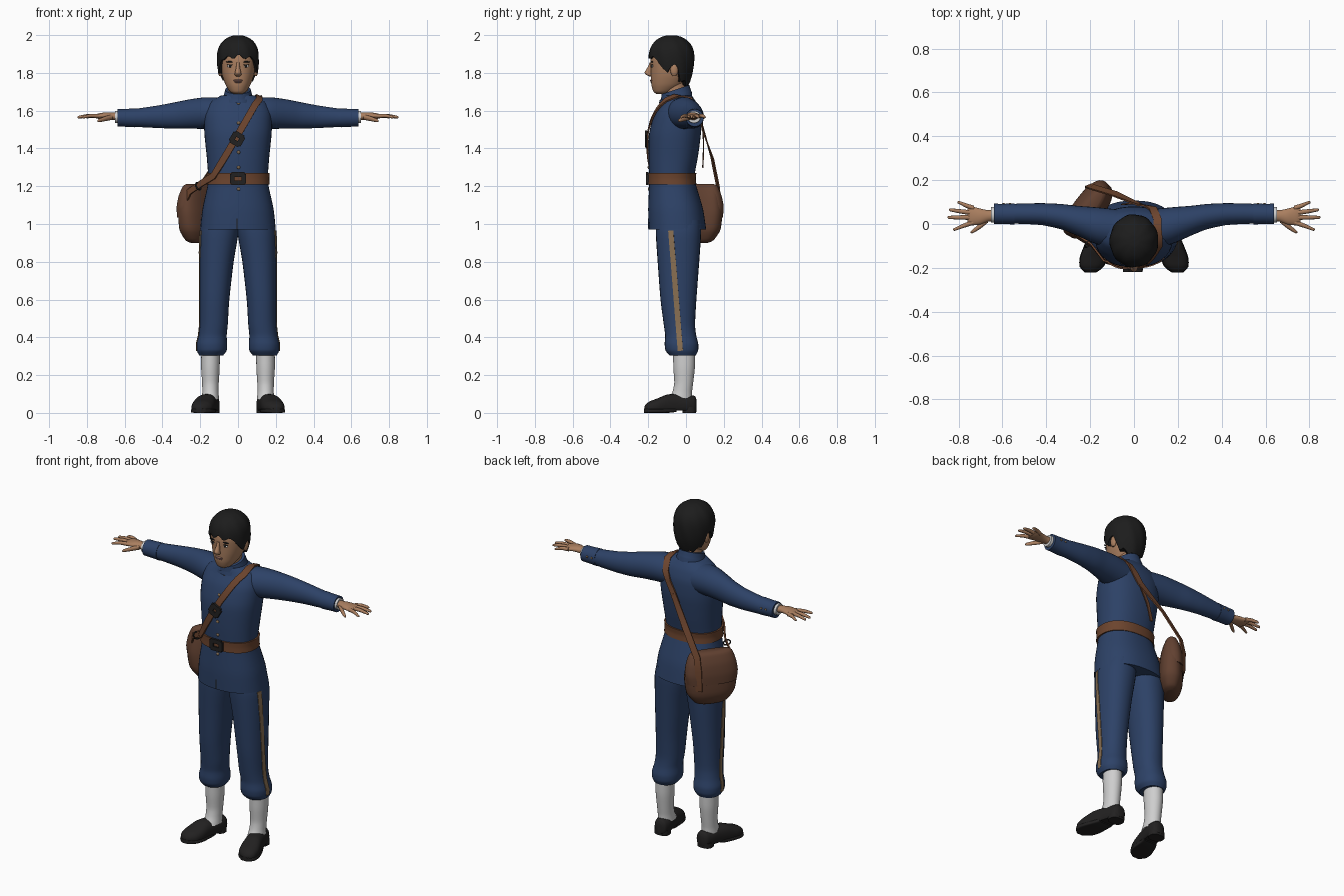
import bpy, bmesh, math
from mathutils import Vector
from mathutils.bvhtree import BVHTree

if "Cube" in bpy.data.objects:
    bpy.data.objects.remove(bpy.data.objects["Cube"])


def material(name, r, g, b):
    m = bpy.data.materials.new(name)
    m.use_nodes = True
    m.diffuse_color = (r, g, b, 1)
    m.node_tree.nodes["Principled BSDF"].inputs["Base Color"].default_value = (r, g, b, 1)
    return m


NAVY = material("navy cloth", .026, .054, .135)
SKIN = material("skin", .40, .21, .115)
BLACK = material("hair black", .012, .012, .012)
SHOE = material("shoe leather", .016, .015, .015)
WHITE = material("white cloth", .62, .62, .62)
BELT = material("belt brown", .15, .058, .027)
BAG = material("bag brown", .12, .052, .03)
TAN = material("tan trim", .25, .16, .085)
LIP = material("lip", .33, .17, .14)
trees, parts = {}, []


def skin_rings(name, rings, mat):
    """Join closed rings of points into a capped surface."""
    bm = bmesh.new()
    rows = [[bm.verts.new(p) for p in ring] for ring in rings]
    n = len(rows[0])
    for a, b in zip(rows, rows[1:]):
        for i in range(n):
            j = (i + 1) % n
            bm.faces.new((a[i], a[j], b[j], b[i]))
    bm.faces.new(rows[0])
    bm.faces.new(rows[-1])
    bmesh.ops.recalc_face_normals(bm, faces=bm.faces)
    trees[name] = BVHTree.FromBMesh(bm)
    mesh = bpy.data.meshes.new(name)
    bm.to_mesh(mesh)
    bm.free()
    mesh.materials.append(mat)
    ob = bpy.data.objects.new(name, mesh)
    bpy.context.collection.objects.link(ob)
    parts.append(ob)
    return ob


def loft(name, keys, mat, axis="z", side=1, power=2.0, n=28, steps=4, floor=None):
    """Keys are (x, y, z, radius, radius), smoothly joined along an axis."""
    u, v = {"z": (0, 1), "x": (1, 2), "y": (0, 2)}[axis]
    dense = []
    for i in range(len(keys) - 1):
        p0, p1, p2, p3 = (keys[max(0, min(len(keys) - 1, i + k))] for k in (-1, 0, 1, 2))
        for s in range(steps):
            t = s / steps
            dense.append([(2*t**3 - 3*t*t + 1)*b + (3*t*t - 2*t**3)*c
                          + .35*(t**3 - 2*t*t + t)*(c - a) + .35*(t**3 - t*t)*(d - b)
                          for a, b, c, d in zip(p0, p1, p2, p3)])
    dense.append(keys[-1])
    rings = []
    for k in dense:
        ring = []
        for i in range(n):
            a = math.tau * i / n
            p = list(k[:3])
            for ax, r, w in ((u, k[3], math.cos(a)), (v, k[4], math.sin(a))):
                p[ax] += r * math.copysign(abs(w) ** (2 / power), w)
            if floor is not None:
                p[2] = max(p[2], floor)
            ring.append((p[0] * side, p[1], p[2]))
        rings.append(ring)
    return skin_rings(name, rings, mat)


def ribbon(name, path, width, mat, thick=.008):
    """A flat strap along (position, normal) pairs."""
    rings = []
    for i, (p, nrm) in enumerate(path):
        t = path[min(i + 1, len(path) - 1)][0] - path[max(i - 1, 0)][0]
        s = t.cross(nrm).normalized() * width / 2
        up = nrm.normalized() * thick
        rings.append([p - s, p + s, p + s + up, p - s + up])
    return skin_rings(name, rings, mat)


def hit(names, origin, direction, lift=.001):
    found = [trees[k].ray_cast(Vector(origin), Vector(direction)) for k in names]
    p, nrm = min((f for f in found if f[0]), key=lambda f: f[3])[:2]
    if nrm.dot(Vector(direction)) > 0:
        nrm = -nrm
    return p + nrm * lift, nrm


def blob(name, x, y, z, rx, ry, rz, mat):
    f = [math.sin(math.pi * k / 8) for k in range(1, 8)]
    c = [-math.cos(math.pi * k / 8) for k in range(1, 8)]
    return loft(name, [(x, y, z + rz*b, rx*a, ry*a) for a, b in zip(f, c)], mat, n=16, steps=1)


def frame(name, x, y, z, w, h, bar, mat, tilt=0):
    """A rectangular buckle outline."""
    for k, (dx, dz, a, b) in enumerate(((w, 0, bar, h), (-w, 0, bar, h), (0, h, w, bar), (0, -h, w, bar))):
        px, pz = dx*math.cos(tilt) - dz*math.sin(tilt), dx*math.sin(tilt) + dz*math.cos(tilt)
        bpy.ops.mesh.primitive_cube_add(size=2, location=(x + px, y, z + pz), rotation=(0, -tilt, 0))
        ob = bpy.context.object
        ob.name, ob.scale = f"{name}_{k}", (a + bar/2, .006, b + bar/2)
        ob.data.materials.append(mat)


# Coat body, collar and belt
loft("coat", [(0, -.045, .97, .2, .152), (0, -.055, 1.08, .188, .145), (0, -.07, 1.2, .162, .125),
              (0, -.075, 1.25, .158, .119), (0, -.068, 1.35, .165, .13), (0, -.058, 1.48, .178, .137),
              (0, -.045, 1.58, .178, .122), (0, -.038, 1.64, .155, .095), (0, -.045, 1.68, .09, .075)],
     NAVY, power=2.3, n=40)
collar = loft("collar", [(0, -.05, 1.64, .092, .093), (0, -.053, 1.68, .076, .08),
                         (0, -.056, 1.712, .068, .073)], NAVY)
for v in collar.data.vertices:
    if v.co.z > 1.66:
        v.co.z += .33 * (v.co.y + .055)
loft("belt", [(0, -.074, 1.21, .168, .129), (0, -.075, 1.24, .166, .127), (0, -.074, 1.27, .168, .129)],
     BELT, power=2.3, n=40)
frame("belt_buckle", 0, -.205, 1.24, .03, .022, .008, SHOE)
for k, z in enumerate((1.64, 1.535, 1.46, 1.38, 1.3, 1.185)):
    p, nrm = hit(["coat"], (.003, -1, z), (0, 1, 0))
    blob(f"coat_button_{k}", p.x, p.y, p.z, .009, .006, .009, TAN)
ribbon("coat_hem_slit", [hit(["coat"], (-.006, -1, z), (0, 1, 0)) for z in (.972, 1.0, 1.03)],
       .006, BLACK, .002)

# Arms, hands, legs and feet, on both sides
for s, tag in ((1, "left"), (-1, "right")):
    loft(tag + "_sleeve", [(.06, -.025, 1.582, .09, .085), (.17, -.008, 1.587, .084, .084),
                           (.26, .015, 1.582, .068, .077), (.33, .033, 1.575, .058, .07),
                           (.42, .045, 1.568, .05, .06), (.52, .047, 1.563, .046, .05),
                           (.56, .046, 1.562, .045, .047)], NAVY, "x", s)
    loft(tag + "_cuff", [(.545, .046, 1.562, .048, .05), (.6, .046, 1.562, .046, .047),
                         (.638, .046, 1.562, .047, .046)], NAVY, "x", s)
    for k in range(2):
        blob(f"{tag}_cuff_button_{k}", s * (.565 + k*.03), .092, 1.57, .006, .004, .006, TAN)
    loft(tag + "_shirt_cuff", [(.62, .043, 1.565, .036, .034), (.652, .042, 1.567, .035, .032)],
         WHITE, "x", s)
    loft(tag + "_palm", [(.63, .04, 1.568, .026, .021), (.665, .037, 1.571, .026, .019),
                         (.7, .034, 1.573, .036, .018), (.74, .037, 1.571, .043, .014),
                         (.76, .04, 1.57, .036, .008)], SKIN, "x", s)
    fingers = (("little", .072, .805, .098), ("ring", .05, .843, .064), ("middle", .03, .85, .03),
               ("index", .008, .825, -.024))
    for nm, y0, x1, y1 in fingers:
        loft(f"{tag}_{nm}_finger", [(.73, y0, 1.571, .0115, .0115),
                                    ((.73 + x1)/2, (y0 + y1)/2, 1.573, .01, .01),
                                    (x1 - .008, y1, 1.566, .007, .007), (x1, y1, 1.564, .003, .003)],
             SKIN, "x", s, n=12)
    loft(tag + "_thumb", [(.665, .022, 1.566, .015, .014), (.7, -.008, 1.558, .013, .013),
                          (.735, -.033, 1.548, .009, .009), (.745, -.037, 1.545, .003, .003)],
         SKIN, "x", s, n=12)
    loft(tag + "_trouser", [(.094, -.04, 1.02, .094, .118), (.1, -.04, .95, .102, .12),
                            (.113, -.04, .8, .09, .11), (.124, -.04, .6, .078, .095),
                            (.128, -.035, .47, .074, .083), (.134, -.028, .41, .074, .082),
                            (.138, -.024, .365, .081, .089), (.139, -.022, .33, .079, .086),
                            (.142, -.018, .305, .064, .07)], NAVY, side=s, power=2.2)
    stripe = [hit([tag + "_trouser"], (s, -.08 + .05*k/16, .965 - .635*k/16), (-s, 0, 0))
              for k in range(17)]
    ribbon(tag + "_trouser_stripe", stripe, .028, TAN, .003)
    loft(tag + "_sock", [(.146, -.03, .07, .046, .062), (.146, -.02, .11, .043, .052),
                         (.146, -.012, .16, .044, .05), (.146, -.01, .24, .049, .057),
                         (.145, -.01, .33, .049, .058)], WHITE, side=s)
    loft(tag + "_shoe", [(.14, .056, .04, .02, .03), (.14, .045, .045, .037, .045),
                         (.144, .01, .045, .047, .05), (.155, -.04, .045, .05, .055),
                         (.172, -.1, .042, .055, .055), (.184, -.15, .032, .06, .045),
                         (.192, -.19, .026, .053, .036), (.197, -.212, .022, .034, .024),
                         (.198, -.221, .02, .014, .012)], SHOE, "y", s, 2.4, floor=.012)
    loft(tag + "_sole", [(.198, -.222, .011, .025, .011), (.193, -.195, .011, .055, .011),
                         (.184, -.15, .011, .063, .011), (.168, -.08, .012, .052, .011),
                         (.158, -.05, .016, .046, .01)], SHOE, "y", s, 5)
    loft(tag + "_heel", [(.143, .018, 0, .045, .036), (.143, .018, .03, .045, .038)], SHOE, side=s, power=2.6)

# Head and face
loft("neck", [(0, -.05, 1.62, .06, .062), (0, -.055, 1.7, .054, .058), (0, -.06, 1.77, .054, .06)], SKIN)
loft("head", [(0, -.13, 1.688, .02, .025), (0, -.122, 1.7, .042, .05), (0, -.1, 1.735, .065, .083),
              (0, -.086, 1.78, .082, .1), (0, -.082, 1.82, .09, .105), (0, -.08, 1.87, .093, .108),
              (0, -.078, 1.93, .084, .095), (0, -.078, 1.97, .05, .06)], SKIN, power=2.15, n=36)
loft("nose", [(0, -.184, 1.855, .008, .008), (0, -.191, 1.83, .01, .012), (0, -.2, 1.803, .016, .019),
              (0, -.195, 1.79, .018, .017), (0, -.187, 1.782, .01, .008)], SKIN, n=16)
blob("upper_lip", 0, -.182, 1.76, .026, .009, .006, LIP)
blob("lower_lip", 0, -.18, 1.752, .021, .009, .006, LIP)
blob("chin", 0, -.158, 1.712, .026, .018, .018, SKIN)
for s, tag in ((1, "left"), (-1, "right")):
    for nm, dz, rx, rz, dep, mat in (("eye", 0, .016, .007, .004, WHITE), ("pupil", 0, .008, .0075, .006, BLACK),
                                     ("lash", .007, .018, .003, .006, BLACK),
                                     ("brow", .022, .022, .0045, .006, BLACK)):
        p, nrm = hit(["head"], (s * .041, -1, 1.836 + dz), (0, 1, 0))
        blob(f"{tag}_{nm}", p.x, p.y, p.z, rx, dep, rz, mat).data.update()
    blob(tag + "_ear", s * .094, -.062, 1.815, .013, .021, .034, SKIN)

# Short hair with a ragged hairline
line = ((0, 1.888), (.28, 1.875), (.38, 1.81), (.44, 1.805), (.48, 1.84), (.58, 1.835), (.66, 1.76), (1.01, 1.72))


def hairline(a):
    for (a0, z0), (a1, z1) in zip(line, line[1:]):
        if a <= a1:
            return z0 + (z1 - z0) * (a - a0) / (a1 - a0)


def hair_point(t, k):
    h = hairline(abs(t) / math.pi) + .009 * math.sin(11 * t + 1)
    z = h + (1.998 - h) * math.sin(max(k, 0) * math.pi / 2)
    f = max(.02, 1 - max(0, (z - 1.87) / .13) ** 2.6) ** .5 if z > 1.87 else 1 - 14 * (1.87 - z) ** 2
    f *= 1 + .014 * math.sin(9 * t + 25 * z)
    if k < 0:
        f *= .8
    return (.111 * f * math.sin(t), -.077 - .121 * f * math.cos(t), z)


angles = [-math.pi + math.tau * i / 64 for i in range(64)]
skin_rings("hair", [[hair_point(t, k / 14) for t in angles] for k in range(-1, 15)], BLACK)

# Shoulder bag, turned to sit on the right hip
bag = loft("bag", [(0, 0, .9, .06, .025), (0, 0, .915, .095, .045), (0, 0, .97, .135, .066),
                   (0, 0, 1.06, .148, .066), (0, 0, 1.14, .138, .055), (0, 0, 1.19, .122, .04),
                   (0, 0, 1.205, .1, .02)], BAG, power=2.5)
flap = loft("bag_flap", [(0, .016, 1.035, .142, .058), (0, .013, 1.09, .15, .06), (0, .008, 1.15, .141, .054),
                         (0, .002, 1.2, .122, .038), (0, 0, 1.212, .1, .02)], BAG, power=2.5)
for ob in (bag, flap):
    ob.location, ob.rotation_euler = (-.207, .063, 0), (0, 0, math.radians(53))

# Strap: up from the bag, across the chest, over the left shoulder and down the back
strap = [(Vector(p), Vector((-.8, -.6, .1))) for p in
         ((-.285, -.03, 1.1), (-.255, -.055, 1.17), (-.19, -.095, 1.215))]
for k in range(13):
    t = k / 12
    strap.append(hit(["coat", "belt"], (-.125 + .215*t, -1, 1.255 + .375*t), (0, 1, 0), .004))
for y in (-.1, -.06, -.02, .02):
    strap.append(hit(["coat", "left_sleeve"], (.108, y, 3), (0, 0, -1), .004))
for k in range(3):
    strap.append(hit(["coat", "left_sleeve"], (.088 - .03*k, 1, 1.61 - .05*k), (0, -1, 0), .004))
strap += [(Vector(p), Vector((-.35, .9, .15))) for p in
          ((-.09, .135, 1.35), (-.19, .165, 1.2), (-.205, .172, 1.12), (-.205, .166, 1.0))]
ribbon("shoulder_strap", strap, .036, BELT)
ribbon("strap_tail", [(Vector(p), Vector((0, 1, .1))) for p in
                      ((.03, .088, 1.5), (-.02, .09, 1.4), (-.05, .086, 1.3))], .02, BELT, .006)
p = hit(["coat"], (-.005, -1, 1.45), (0, 1, 0))[0]
frame("strap_buckle", p.x, p.y - .014, p.z, .022, .022, .009, SHOE, math.radians(-30))
bpy.ops.mesh.primitive_torus_add(location=(-.21, -.09, 1.2), rotation=(1.2, 0, .9), major_radius=.02,
                                 minor_radius=.004, major_segments=20, minor_segments=8)
bpy.context.object.name = "bag_ring"
bpy.context.object.data.materials.append(SHOE)
parts.append(bpy.context.object)

# Smooth shading with sharp edges kept
bpy.ops.object.select_all(action="DESELECT")
for ob in parts:
    ob.select_set(True)
bpy.context.view_layer.objects.active = parts[0]
bpy.ops.object.shade_smooth_by_angle(angle=math.radians(45))
